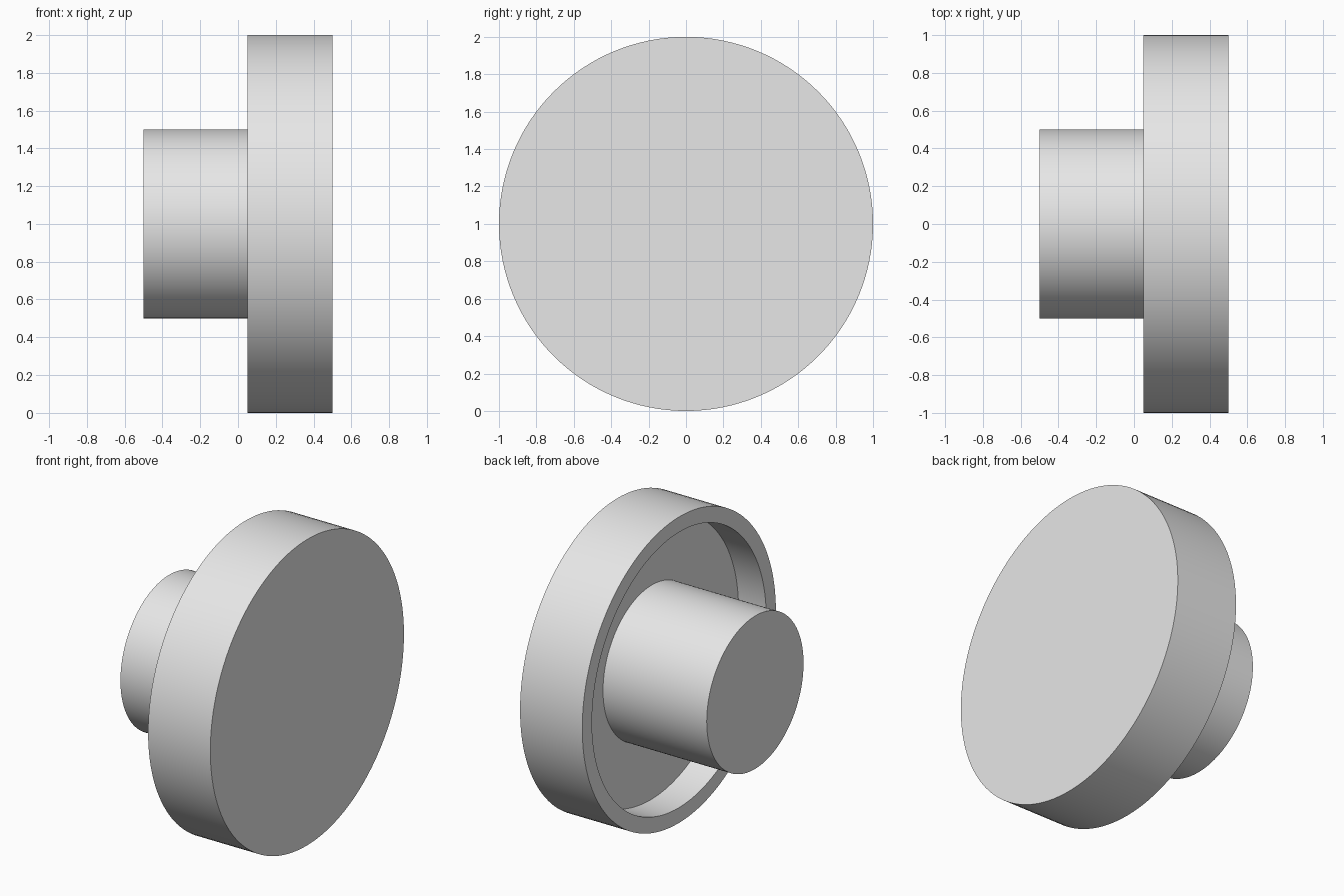
import bpy, bmesh, math

if "Cube" in bpy.data.objects:
    bpy.data.objects.remove(bpy.data.objects["Cube"])

SEGMENTS = 128
CENTRE_Z = 1.0

# Half section as (x, radius): hub end, hub wall, recess floor, rim, outer face
profile = [(-0.5, 0.5), (0.25, 0.5), (0.25, 0.9),
           (0.05, 0.9), (0.05, 1.0), (0.5, 1.0)]

grey = bpy.data.materials.new("light_grey")
grey.diffuse_color = (0.8, 0.8, 0.8, 1.0)
grey.use_nodes = True
grey.node_tree.nodes["Principled BSDF"].inputs["Base Color"].default_value = grey.diffuse_color

# Turned knob: spin the section around the x axis
bm = bmesh.new()
rings = []
for x, r in profile:
    ring = []
    for i in range(SEGMENTS):
        a = 2 * math.pi * i / SEGMENTS
        ring.append(bm.verts.new((x, r * math.cos(a), CENTRE_Z + r * math.sin(a))))
    rings.append(ring)
for a, b in zip(rings, rings[1:]):
    for i in range(SEGMENTS):
        j = (i + 1) % SEGMENTS
        bm.faces.new((a[i], a[j], b[j], b[i]))

# Flat end caps
bm.faces.new(rings[0])
bm.faces.new(rings[-1])
bmesh.ops.recalc_face_normals(bm, faces=bm.faces)

mesh = bpy.data.meshes.new("knob")
bm.to_mesh(mesh)
bm.free()
mesh.materials.append(grey)
knob = bpy.data.objects.new("knob", mesh)
bpy.context.collection.objects.link(knob)

# Smooth round walls, crisp rims
bpy.context.view_layer.objects.active = knob
knob.select_set(True)
bpy.ops.object.shade_smooth_by_angle(angle=math.radians(30))
